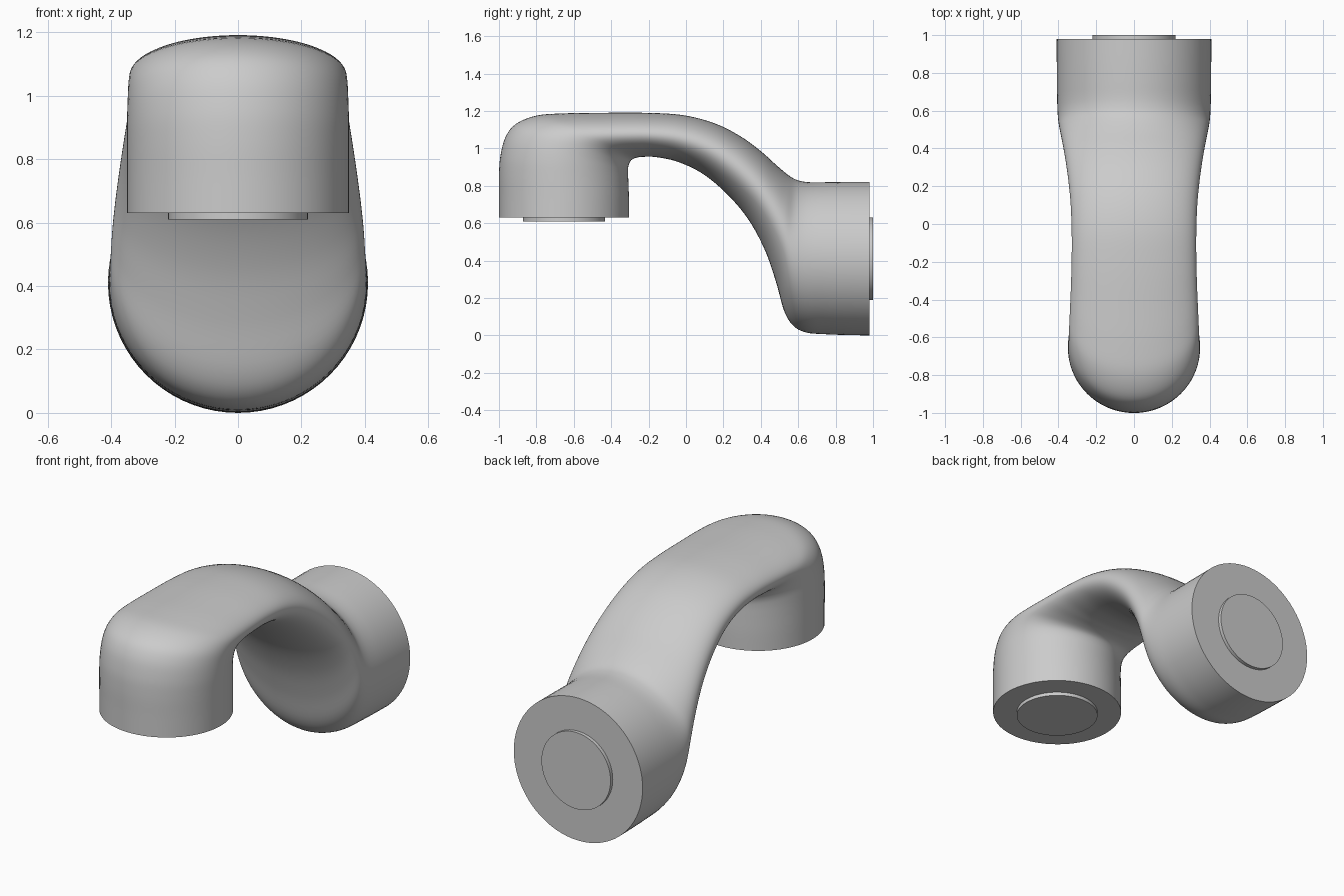
import bpy, bmesh, math
from mathutils import Vector

if "Cube" in bpy.data.objects:
    bpy.data.objects.remove(bpy.data.objects["Cube"])

# Cross-sections: outer (y, z), inner (y, z), half width
SECTIONS = [
    (-1.00, .63, -.305, .63, .35),
    (-1.00, .74, -.305, .73, .35),
    (-1.00, .86, -.308, .82, .35),
    (-.992, .96, -.310, .875, .35),
    (-.965, 1.06, -.308, .905, .348),
    (-.91, 1.13, -.298, .930, .346),
    (-.80, 1.175, -.282, .944, .343),
    (-.65, 1.187, -.255, .952, .339),
    (-.45, 1.19, -.220, .955, .334),
    (-.22, 1.19, -.160, .953, .330),
    (-.02, 1.178, -.05, .930, .330),
    (.15, 1.135, .08, .870, .336),
    (.29, 1.065, .21, .765, .350),
    (.40, .985, .33, .625, .367),
    (.49, .904, .42, .460, .384),
    (.55, .855, .48, .290, .396),
    (.59, .832, .525, .130, .402),
    (.63, .822, .575, .050, .405),
    (.68, .818, .645, .015, .407),
    (.76, .819, .75, .006, .408),
    (.86, .820, .86, .002, .409),
    (.98, .820, .98, .000, .410),
]
SIDES, STEPS = 72, 5


def spline(a, b, c, d, t):
    return [.5 * (2 * q + (r - p) * t + (2 * p - 5 * q + 4 * r - s) * t * t
                  + (3 * q - p - 3 * r + s) * t ** 3) for p, q, r, s in zip(a, b, c, d)]


def finish(bm, name):
    bmesh.ops.recalc_face_normals(bm, faces=bm.faces[:])
    me = bpy.data.meshes.new(name)
    bm.to_mesh(me)
    bm.free()
    ob = bpy.data.objects.new(name, me)
    bpy.context.collection.objects.link(ob)
    bpy.ops.object.select_all(action='DESELECT')
    ob.select_set(True)
    bpy.context.view_layer.objects.active = ob
    bpy.ops.object.shade_smooth_by_angle(angle=math.radians(40))
    return ob


def loft(name, rows):
    bm = bmesh.new()
    rings = []
    for oy, oz, iy, iz, w in rows:
        o, i = Vector((0, oy, oz)), Vector((0, iy, iz))
        angles = [2 * math.pi * k / SIDES for k in range(SIDES)]
        rings.append([bm.verts.new((o + i) / 2 + (o - i) / 2 * math.cos(a)
                                   + Vector((w * math.sin(a), 0, 0))) for a in angles])
    for r, s in zip(rings, rings[1:]):
        for k in range(SIDES):
            n = (k + 1) % SIDES
            bm.faces.new((r[k], r[n], s[n], s[k]))
    bm.faces.new(rings[0])
    bm.faces.new(rings[-1])
    return finish(bm, name)


# Curved elbow body
rows = []
last = len(SECTIONS) - 1
for j in range(last):
    p = [SECTIONS[min(max(j + k, 0), last)] for k in (-1, 0, 1, 2)]
    rows += [spline(*p, s / STEPS) for s in range(STEPS)]
rows.append(SECTIONS[-1])
loft("elbow_body", rows)

# Raised discs on the two end faces
R = .22
loft("lower_end_disc", [(-.652 - R, z, -.652 + R, z, R) for z in (.64, .61)])
loft("rear_end_disc", [(y, .41 + R, y, .41 - R, R) for y in (.97, 1.0)])

# Stand on the ground plane
low = min(v.co.z for v in bpy.data.objects["elbow_body"].data.vertices)
for ob in bpy.data.objects:
    ob.location.z -= low
